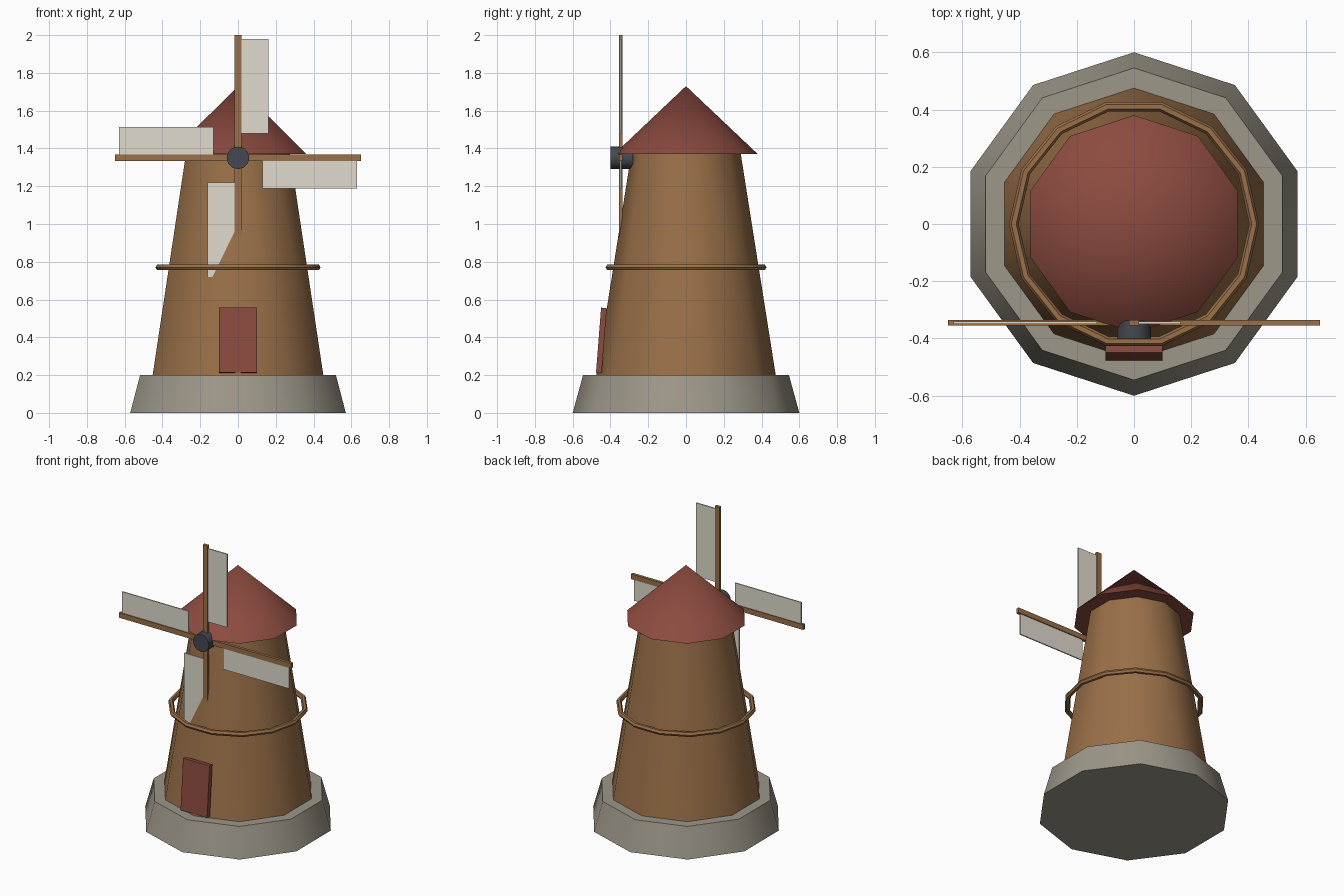
import bpy
from math import radians, pi
from mathutils import Matrix

if "Cube" in bpy.data.objects:
    bpy.data.objects.remove(bpy.data.objects["Cube"])


def material(name, rgb):
    m = bpy.data.materials.new(name)
    m.diffuse_color = (*rgb, 1)
    m.use_nodes = True
    m.node_tree.nodes["Principled BSDF"].inputs["Base Color"].default_value = m.diffuse_color
    return m


STONE = material("stone", (0.34, 0.31, 0.25))
WOOD = material("wood", (0.32, 0.16, 0.065))
RED = material("red_paint", (0.26, 0.07, 0.05))
IRON = material("iron", (0.06, 0.065, 0.08))
CLOTH = material("cloth", (0.75, 0.71, 0.62))


def finish(name, mat, smooth=True):
    ob = bpy.context.object
    ob.name = name
    ob.data.materials.append(mat)
    if smooth:
        bpy.ops.object.shade_smooth_by_angle(angle=radians(40))
    return ob


def frustum(name, sides, r1, r2, z1, z2, mat):
    bpy.ops.mesh.primitive_cone_add(vertices=sides, radius1=r1, radius2=r2,
                                    depth=z2 - z1, location=(0, 0, (z1 + z2) / 2))
    return finish(name, mat)


def box(name, size, centre, mat):
    bpy.ops.mesh.primitive_cube_add(size=1, location=centre)
    ob = finish(name, mat, False)
    ob.data.transform(Matrix.Diagonal((*size, 1)))
    return ob


# Ten-sided body
frustum("stone_base", 10, 0.60, 0.545, 0, 0.2, STONE)
frustum("tower", 10, 0.475, 0.29, 0.2, 1.37, WOOD)
frustum("roof", 10, 0.38, 0, 1.37, 1.73, RED)

# Rail around the tower
bpy.ops.mesh.primitive_torus_add(major_segments=14, minor_segments=6, major_radius=0.42,
                                 minor_radius=0.017, location=(0, 0, 0.77))
finish("gallery_rail", WOOD)

# Door leaning with the wall
door = box("door", (0.2, 0.03, 0.345), (0, -0.448, 0.384), RED)
door.rotation_euler.x = -0.078

# Hub
HUB_Z, SAIL_Y = 1.35, -0.345
bpy.ops.mesh.primitive_cylinder_add(vertices=12, radius=0.06, depth=0.12,
                                    location=(0, -0.34, HUB_Z), rotation=(pi / 2, 0, 0))
finish("hub", IRON)

# Four arms, each with a sail on its clockwise side
for i in range(4):
    turn = Matrix.Rotation(i * pi / 2, 4, 'Y')
    for name, size, off, mat in (
            ("sail_arm", (0.035, 0.02, 0.65), (0, 0, 0.325), WOOD),
            ("sail", (0.145, 0.008, 0.5), (0.09, 0, 0.38), CLOTH)):
        ob = box(f"{name}_{i + 1}", size, (0, SAIL_Y, HUB_Z), mat)
        ob.data.transform(turn @ Matrix.Translation(off))
